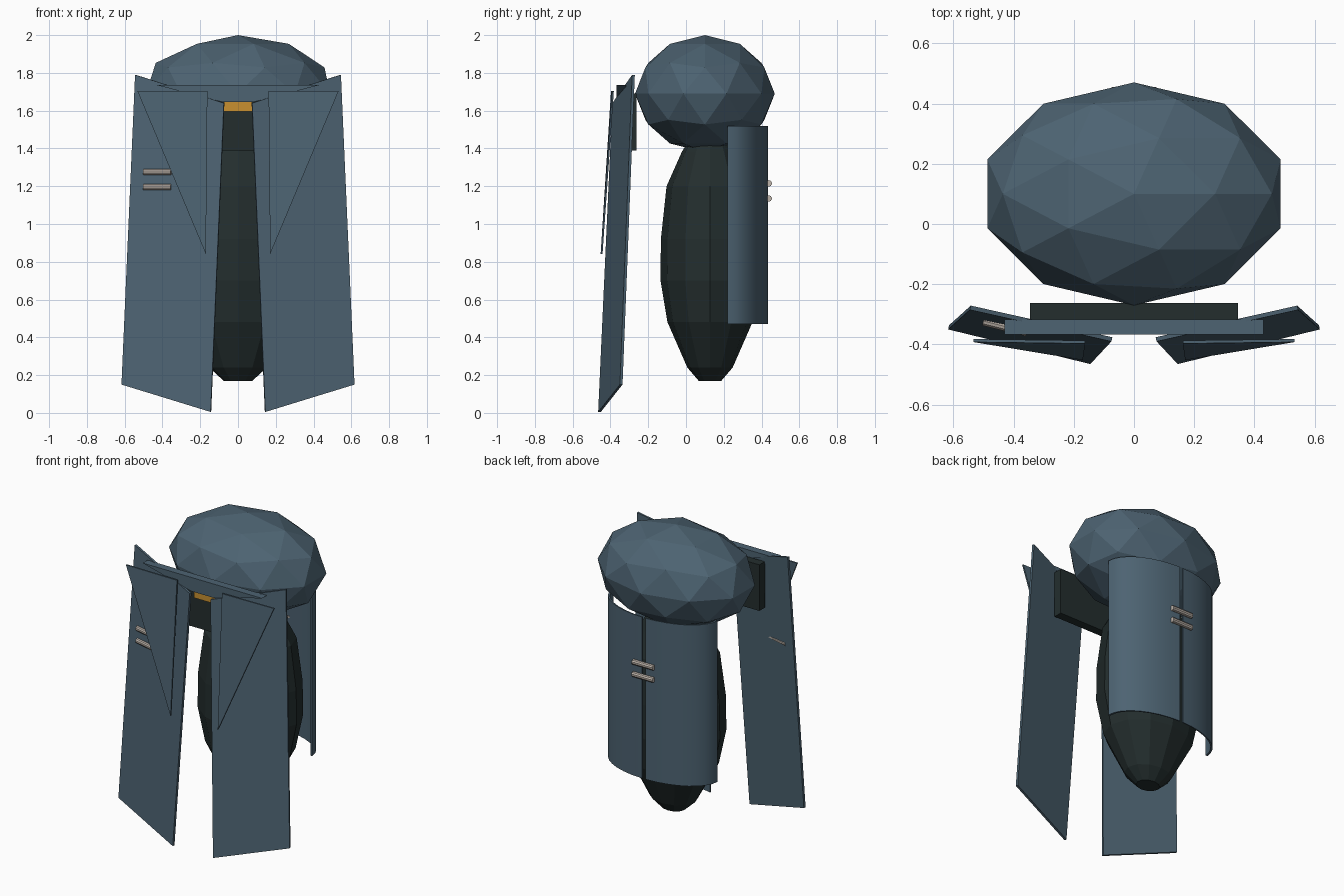
import bpy, bmesh, math
from mathutils import Vector

if "Cube" in bpy.data.objects:
    bpy.data.objects.remove(bpy.data.objects["Cube"])


def material(name, rgb):
    m = bpy.data.materials.new(name)
    m.diffuse_color = (*rgb, 1)
    m.use_nodes = True
    m.node_tree.nodes["Principled BSDF"].inputs["Base Color"].default_value = m.diffuse_color
    return m


BLUE = material("slate blue", (0.074, 0.125, 0.168))
DARK = material("dark green grey", (0.017, 0.027, 0.027))
GOLD = material("gold", (0.58, 0.28, 0.03))
METAL = material("pale metal", (0.52, 0.46, 0.41))


def make(name, bm, mat, smooth=False):
    bmesh.ops.recalc_face_normals(bm, faces=bm.faces[:])
    me = bpy.data.meshes.new(name)
    bm.to_mesh(me)
    bm.free()
    me.materials.append(mat)
    ob = bpy.data.objects.new(name, me)
    bpy.context.collection.objects.link(ob)
    if smooth:
        bpy.context.view_layer.objects.active = ob
        ob.select_set(True)
        bpy.ops.object.shade_smooth_by_angle(angle=math.radians(35))
        ob.select_set(False)
    return ob


def slab(name, points, offset, mat):
    """Flat polygon extruded by an offset vector."""
    bm = bmesh.new()
    a = [bm.verts.new(p) for p in points]
    b = [bm.verts.new(Vector(p) + Vector(offset)) for p in points]
    bm.faces.new(a)
    bm.faces.new(b[::-1])
    n = len(a)
    for i in range(n):
        bm.faces.new((a[i], a[(i + 1) % n], b[(i + 1) % n], b[i]))
    return make(name, bm, mat)


def rod(name, start, end, radius, mat):
    """Short round bar between two points."""
    d = Vector(end) - Vector(start)
    bm = bmesh.new()
    bmesh.ops.create_cone(bm, cap_ends=True, segments=10, radius1=radius,
                          radius2=radius, depth=d.length)
    bm.transform(d.to_track_quat('Z', 'Y').to_matrix().to_4x4())
    bmesh.ops.translate(bm, verts=bm.verts[:], vec=(Vector(start) + Vector(end)) / 2)
    return make(name, bm, mat, True)


# Rounded head
bm = bmesh.new()
bmesh.ops.create_icosphere(bm, subdivisions=2, radius=1)
bmesh.ops.scale(bm, vec=(0.512, 0.37, 0.31), verts=bm.verts[:])
bmesh.ops.translate(bm, vec=(0, 0.1, 1.69), verts=bm.verts[:])
make("head", bm, BLUE)

# Faceted oval body: (height, depth radius), wider in x
bm = bmesh.new()
profile = [(0.17, 0.06), (0.24, 0.12), (0.48, 0.225), (0.7, 0.262),
           (0.92, 0.26), (1.2, 0.23), (1.38, 0.15), (1.5, 0.08)]
SIDES = 12
rings = []
for z, r in profile:
    rings.append([bm.verts.new((1.27 * r * math.sin(2 * math.pi * i / SIDES),
                                0.127 - r * math.cos(2 * math.pi * i / SIDES), z))
                  for i in range(SIDES)])
for lo, hi in zip(rings, rings[1:]):
    for i in range(SIDES):
        j = (i + 1) % SIDES
        bm.faces.new((lo[i], lo[j], hi[j], hi[i]))
bm.faces.new(rings[0])
bm.faces.new(rings[-1])
make("body", bm, DARK)

# Dark neck block and blue collar bar with a gold buckle
slab("neck_block", [(-0.345, -0.318, 1.39), (0.345, -0.318, 1.39),
                    (0.345, -0.318, 1.69), (-0.345, -0.318, 1.69)], (0, 0.056, 0), DARK)
slab("collar_bar", [(-0.43, -0.367, 1.735), (-0.08, -0.367, 1.645),
                    (0.08, -0.367, 1.645), (0.43, -0.367, 1.735)], (0, 0.05, 0), BLUE)
slab("buckle", [(-0.075, -0.345, 1.595), (0.075, -0.345, 1.595),
                (0.075, -0.345, 1.645), (-0.075, -0.345, 1.645)], (0, 0.03, 0), GOLD)

for side, s in (("left", -1), ("right", 1)):
    # Long front coat panel
    slab(side + "_coat_panel",
         [(s * 0.075, -0.39, 1.64), (s * 0.145, -0.465, 0.005),
          (s * 0.617, -0.35, 0.15), (s * 0.545, -0.285, 1.79)],
         (-s * 0.003, 0.014, 0), BLUE)
    # Triangular lapel
    slab(side + "_lapel",
         [(s * 0.162, -0.397, 1.705), (s * 0.17, -0.452, 0.84),
          (s * 0.533, -0.392, 1.705)], (0, 0.01, 0), BLUE)

    # Curved half of the back cape
    bm = bmesh.new()
    STEPS = 8
    columns = []
    for i in range(STEPS + 1):
        t = math.radians(88.2) * i / STEPS
        col = []
        for k in (1.0, 0.965):
            x, y = s * 0.38 * k * math.cos(t), 0.22 + 0.215 * k * math.sin(t)
            col += [bm.verts.new((x, y, 0.47)), bm.verts.new((x, y, 1.52))]
        columns.append(col)
    for a, b in zip(columns, columns[1:]):
        for p, q in ((0, 1), (1, 3), (3, 2), (2, 0)):
            bm.faces.new((a[p], a[q], b[q], b[p]))
    for c in (columns[0], columns[-1]):
        bm.faces.new((c[0], c[1], c[3], c[2]))
    make(side + "_back_cape", bm, BLUE, True)

# Paired clasps on the left coat panel and over the cape seam
for i, z in enumerate((1.195, 1.275)):
    rod(f"front_clasp_{i + 1}", (-0.5, -0.322, z), (-0.355, -0.358, z), 0.016, METAL)
for i, z in enumerate((1.135, 1.215)):
    rod(f"back_clasp_{i + 1}", (-0.075, 0.438, z), (0.075, 0.438, z), 0.017, METAL)
